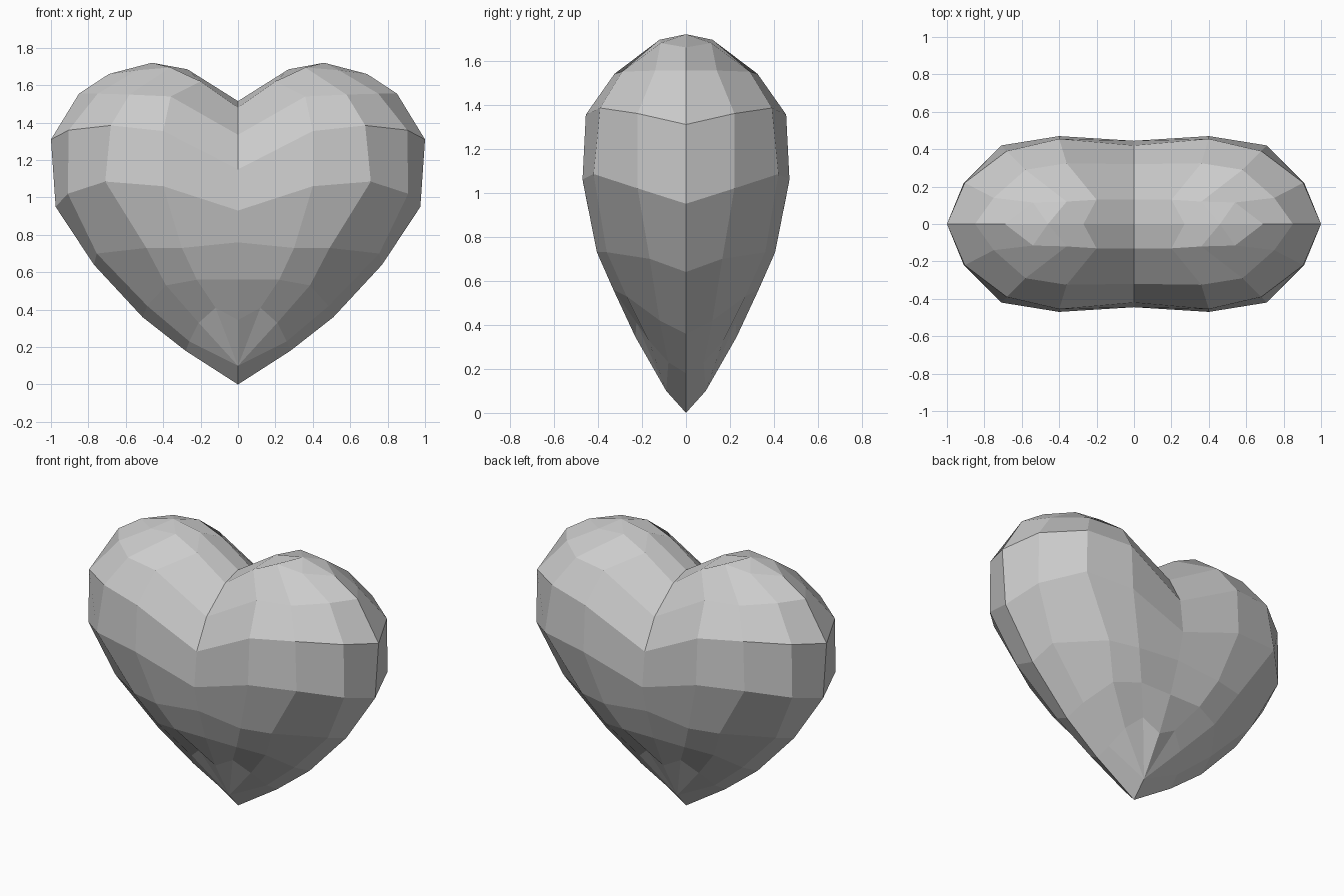
import bpy

if "Cube" in bpy.data.objects:
    bpy.data.objects.remove(bpy.data.objects["Cube"])

# Quarter-heart loops from tip to crown, each running front centre -> side edge
tip, toe = (0, 0, 0), (0, -.09, .10)
peak, shoulder = (.46, 0, 1.72), (.69, 0, 1.66)
loops = [
    [toe, toe, toe, toe, tip],
    [(0, -.23, .345), (.12, -.225, .41), (.21, -.17, .33), (.26, -.08, .23), (.28, 0, .18)],
    [(0, -.33, .56), (.22, -.33, .56), (.385, -.27, .53), (.485, -.12, .42), (.51, 0, .36)],
    [(0, -.40, .76), (.30, -.405, .73), (.49, -.36, .73), (.755, -.165, .70), (.77, 0, .64)],
    [(0, -.445, .93), (.40, -.47, 1.06), (.71, -.42, 1.085), (.91, -.22, 1.02), (.975, 0, .95)],
    [(0, -.42, 1.15), (.40, -.455, 1.355), (.68, -.39, 1.385), (.905, -.22, 1.36), (1, 0, 1.31)],
    [(0, -.32, 1.335), (.36, -.325, 1.54), (.58, -.29, 1.55), (.75, -.14, 1.555), (.85, 0, 1.555)],
    [(0, -.13, 1.48), (.20, -.13, 1.62), (.36, -.12, 1.695), (.54, -.115, 1.68), shoulder],
    [(0, 0, 1.515), (.27, 0, 1.685), peak, peak, shoulder],
]

# Skin the loops, welding repeated points at tip and crown
verts, faces = [], []


def index(point):
    if point not in verts:
        verts.append(point)
    return verts.index(point)


for low, high in zip(loops, loops[1:]):
    for i in range(4):
        corners = [index(p) for p in (low[i], low[i + 1], high[i + 1], high[i])]
        corners = list(dict.fromkeys(corners))
        if len(corners) > 2:
            faces.append(corners)

mesh = bpy.data.meshes.new("heart")
mesh.from_pydata(verts, [], faces)
heart = bpy.data.objects.new("heart", mesh)
bpy.context.collection.objects.link(heart)

# Mirror the quarter left-right and front-back; faces stay flat
mirror = heart.modifiers.new("mirror", 'MIRROR')
mirror.use_axis = (True, True, False)
mirror.use_clip = True
